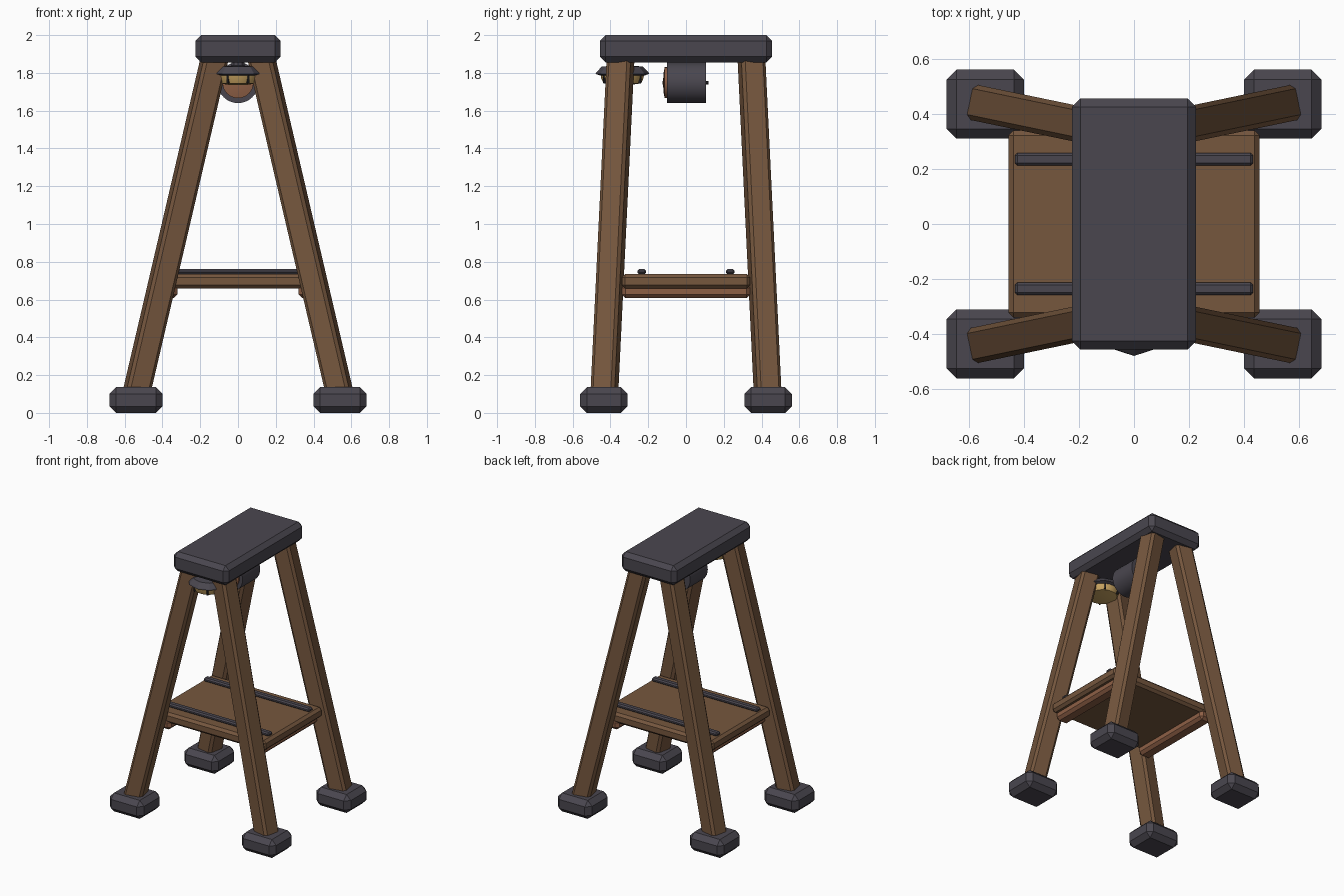
import bpy, bmesh, math
from mathutils import Vector, Matrix

old = bpy.data.objects.get("Cube")
if old:
    bpy.data.objects.remove(old, do_unlink=True)


def material(name, rgb):
    m = bpy.data.materials.new(name)
    m.use_nodes = True
    m.diffuse_color = (*rgb, 1)
    m.node_tree.nodes["Principled BSDF"].inputs["Base Color"].default_value = (*rgb, 1)
    return m


wood = material("brown wood", (0.18, 0.095, 0.048))
slate = material("dark slate", (0.068, 0.062, 0.078))
copper = material("copper", (0.27, 0.115, 0.06))
gold = material("gold", (0.58, 0.37, 0.12))
black = material("black iron", (0.02, 0.019, 0.022))


def finish(name, bm, mat, smooth=False):
    bmesh.ops.recalc_face_normals(bm, faces=bm.faces)
    mesh = bpy.data.meshes.new(name)
    bm.to_mesh(mesh)
    bm.free()
    mesh.materials.append(mat)
    ob = bpy.data.objects.new(name, mesh)
    bpy.context.collection.objects.link(ob)
    if smooth:
        bpy.ops.object.select_all(action='DESELECT')
        ob.select_set(True)
        bpy.context.view_layer.objects.active = ob
        bpy.ops.object.shade_smooth_by_angle(angle=math.radians(35))
    return ob


def box(name, size, mat, bevel, matrix):
    """Chamfered box placed by a matrix."""
    bm = bmesh.new()
    bmesh.ops.create_cube(bm, size=1)
    bmesh.ops.scale(bm, vec=size, verts=bm.verts)
    bmesh.ops.bevel(bm, geom=bm.edges[:], offset=bevel, segments=1, affect='EDGES')
    bmesh.ops.transform(bm, matrix=matrix, verts=bm.verts)
    return finish(name, bm, mat)


def block(name, center, size, mat, bevel):
    return box(name, size, mat, bevel, Matrix.Translation(center))


def lathe(name, profile, sides, mat, matrix, smooth=False):
    """Closed solid of rings (radius, height) around local z."""
    bm = bmesh.new()
    rings = []
    for r, h in profile:
        angles = [2 * math.pi * i / sides + math.pi / 2 for i in range(sides)]
        rings.append([bm.verts.new((r * math.cos(a), r * math.sin(a), h)) for a in angles])
    for low, high in zip(rings, rings[1:]):
        for i in range(sides):
            j = (i + 1) % sides
            bm.faces.new((low[i], low[j], high[j], high[i]))
    bm.faces.new(rings[0])
    bm.faces.new(rings[-1])
    bmesh.ops.transform(bm, matrix=matrix, verts=bm.verts)
    return finish(name, bm, mat, smooth)


# Top slab
block("top_slab", (0, 0, 1.928), (0.45, 0.91, 0.144), slate, 0.03)

# Splayed legs and their feet
for sx, side in ((1, "left"), (-1, "right")):
    for sy, end in ((-1, "front"), (1, "back")):
        block(f"{end}_{side}_foot", (sx * 0.54, sy * 0.435, 0.068),
              (0.28, 0.25, 0.136), slate, 0.035)
        foot = Vector((sx * 0.546, sy * 0.434, 0.07))
        head = Vector((sx * 0.098, sy * 0.341, 1.988))
        axis = (head - foot).normalized()
        across = Vector((0, 0, 1)).cross(axis).normalized()
        rot = Matrix((across, axis.cross(across), axis)).transposed().to_4x4()
        box(f"{end}_{side}_leg", (0.13, 0.13, (head - foot).length), wood, 0.017,
            Matrix.Translation((foot + head) / 2) @ rot)

# Shelf with side rails and battens
block("shelf", (0, 0, 0.697), (0.91, 0.68, 0.076), wood, 0.018)
for s, side in ((1, "left"), (-1, "right")):
    block(f"{side}_shelf_rail", (s * 0.37, 0, 0.645), (0.1, 0.68, 0.075), copper, 0.02)
    block(f"{'back' if s > 0 else 'front'}_batten", (0, s * 0.235, 0.747),
          (0.865, 0.046, 0.028), slate, 0.009)

# Drum under the slab, lying front to back
lying = Matrix.Translation((0, 0, 1.748)) @ Matrix.Rotation(math.pi / 2, 4, 'X')
lathe("drum", [(0.108, -0.105), (0.108, 0.1)], 32, slate, lying, True)
lathe("drum_face", [(0.082, 0.095), (0.082, 0.113), (0.05, 0.119), (0.015, 0.121)],
      32, copper, lying, True)
lathe("drum_axle", [(0.01, -0.118), (0.01, 0.124)], 10, black, lying)

# Hanging lantern at the front
hang = Matrix.Translation((0, -0.337, 0))
lathe("lantern_cap", [(0.115, 1.785), (0.142, 1.795), (0.138, 1.803), (0.108, 1.834),
                      (0.035, 1.838), (0.035, 1.862)], 10, slate, hang)
lathe("lantern_bowl", [(0.05, 1.737), (0.1, 1.745), (0.112, 1.772), (0.116, 1.795)],
      20, gold, hang, True)
for i in range(6):
    turn = Matrix.Rotation(math.radians(30 + 60 * i), 4, 'Z')
    box(f"lantern_bar_{i + 1}", (0.012, 0.014, 0.05), black, 0.002,
        hang @ turn @ Matrix.Translation((0, -0.108, 1.77)))
